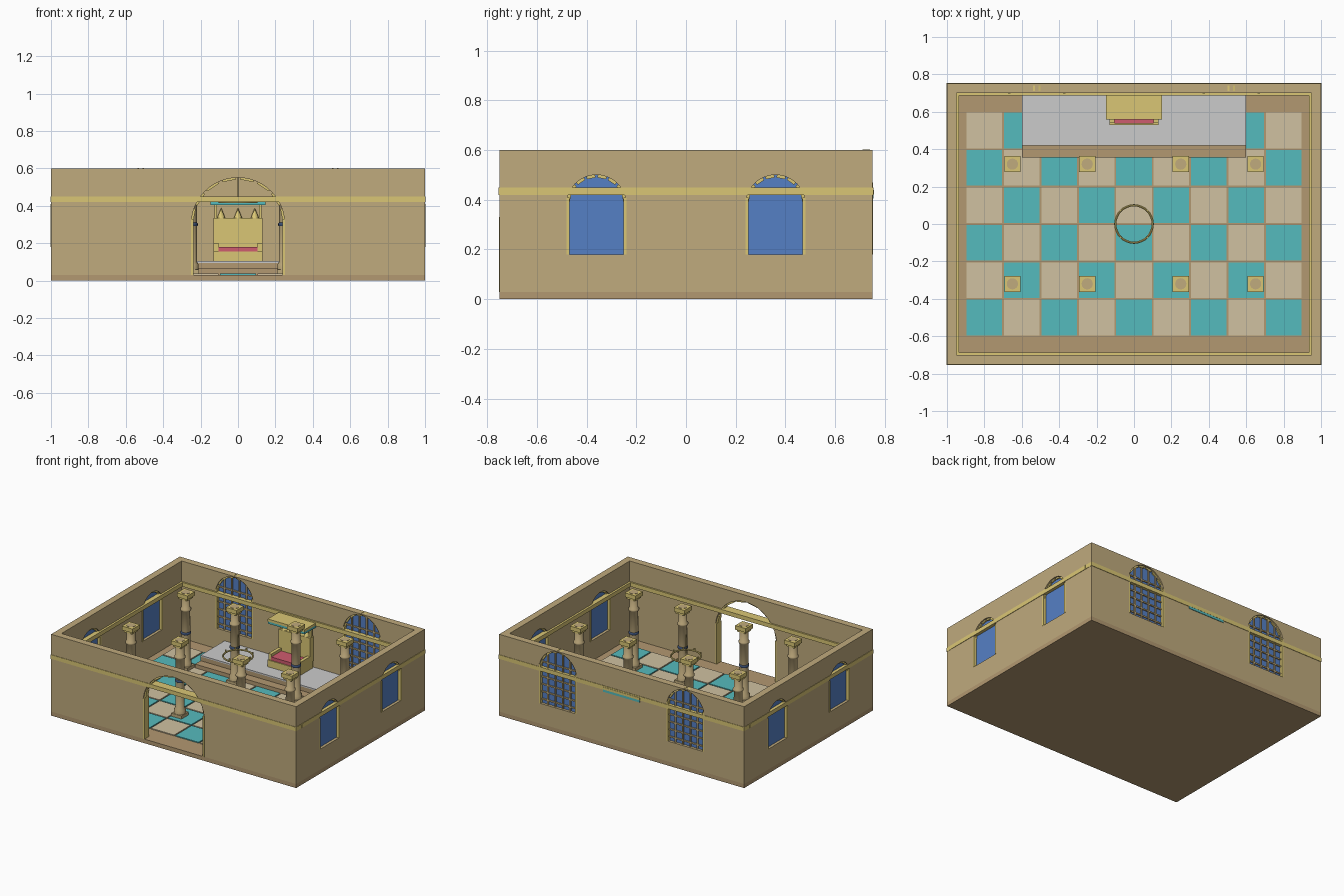
import bpy, bmesh
from math import pi, sin, cos
from mathutils import Matrix

if "Cube" in bpy.data.objects:
    bpy.data.objects.remove(bpy.data.objects["Cube"])


def material(name, rgb):
    m = bpy.data.materials.new(name)
    m.diffuse_color = [(c / 255) ** 2.2 for c in rgb] + [1]
    m.use_nodes = True
    m.node_tree.nodes["Principled BSDF"].inputs["Base Color"].default_value = m.diffuse_color
    return m


SAND = material("sandstone", (190, 169, 124))
BROWN = material("brown_stone", (177, 151, 112))
TAN = material("tan_tile", (207, 192, 160))
TEAL = material("teal_tile", (86, 186, 188))
GOLD = material("gold", (217, 197, 116))
BLUE = material("blue_glass", (86, 127, 196))
RED = material("red_cushion", (206, 92, 110))
DARK = material("dark_blue", (62, 82, 120))
PALE = material("pale_marble", (215, 214, 211))


def finish(name, bm, mat, matrix=Matrix()):
    bmesh.ops.recalc_face_normals(bm, faces=bm.faces)
    me = bpy.data.meshes.new(name)
    bm.to_mesh(me)
    bm.free()
    ob = bpy.data.objects.new(name, me)
    bpy.context.collection.objects.link(ob)
    ob.matrix_world = matrix
    if mat:
        me.materials.append(mat)
    return ob


def box(name, x, y, z, mat, matrix=Matrix()):
    """Box from (min, max) pairs."""
    bm = bmesh.new()
    bmesh.ops.create_cube(bm, size=1)
    for v in bm.verts:
        v.co = [r[0] if c < 0 else r[1] for c, r in zip(v.co, (x, y, z))]
    return finish(name, bm, mat, matrix)


def lathe(name, profile, mat, loc=(0, 0, 0), n=16):
    """Revolve (radius, z) points round the z axis, closed top and bottom."""
    bm = bmesh.new()
    rings = [[bm.verts.new((r * cos(2 * pi * i / n), r * sin(2 * pi * i / n), z))
              for i in range(n)] for r, z in profile]
    for a, b in zip(rings, rings[1:]):
        for i in range(n):
            f = bm.faces.new((a[i], a[(i + 1) % n], b[(i + 1) % n], b[i]))
            f.smooth = True
    bm.faces.new(rings[0])
    bm.faces.new(rings[-1])
    for e in bm.edges:
        if len(e.link_faces) == 2 and e.calc_face_angle(0) > 0.6:
            e.smooth = False
    return finish(name, bm, mat, Matrix.Translation(loc))


def arch(name, hw, z0, spring, depth, mat, matrix):
    """Solid round-headed slab, centred on local y = 0."""
    pts = [(-hw, z0), (hw, z0)] + [(hw * cos(pi * i / 24), spring + hw * sin(pi * i / 24))
                                   for i in range(25)]
    bm = bmesh.new()
    f = bm.faces.new([bm.verts.new((x, -depth / 2, z)) for x, z in pts])
    new = bmesh.ops.extrude_face_region(bm, geom=[f])["geom"]
    bmesh.ops.translate(bm, vec=(0, depth, 0),
                        verts=[v for v in new if isinstance(v, bmesh.types.BMVert)])
    return finish(name, bm, mat, matrix)


def opening(name, wall, hw, z0, spring, matrix):
    """Cut an arched opening and dress it with jambs and arch stones."""
    cut = arch(name + "_cutter", hw, z0, spring, 0.2, None, matrix)
    cut.hide_render = True
    bpy.context.view_layer.objects.active = wall
    mod = wall.modifiers.new("opening", "BOOLEAN")
    mod.operation, mod.object, mod.solver = "DIFFERENCE", cut, "EXACT"
    bpy.ops.object.modifier_apply(modifier=mod.name)
    bpy.data.objects.remove(cut)
    for s in (-1, 1):
        box(name + "_jamb", sorted((s * hw, s * (hw - 0.012))), (-0.027, 0.027),
            (z0, spring + 0.03), GOLD, matrix)
    for i in range(8):
        turn = Matrix.Translation((0, 0, spring)) @ Matrix.Rotation(pi / 2 - pi * (i + 0.5) / 8, 4, "Y")
        w = hw * pi / 8 * 0.38
        box(name + "_arch_stone", (-w, w), (-0.015, 0.015), (hw - 0.012, hw + 0.008),
            GOLD, matrix @ turn)


# Floor, checkered tiles
box("floor", (-1, 1), (-0.75, 0.75), (0, 0.03), BROWN)
for i in range(9):
    for j in range(6):
        x, y = -0.8 + 0.2 * i, -0.5 + 0.2 * j
        box("floor_tile", (x - 0.095, x + 0.095), (y - 0.095, y + 0.095), (0.025, 0.037),
            TAN if (i + j) % 2 else TEAL)

# Walls
front = box("front_wall", (-1, 1), (-0.75, -0.7), (0.03, 0.6), SAND)
back = box("back_wall", (-1, 1), (0.7, 0.75), (0.03, 0.6), SAND)

# Doorway
opening("doorway", front, 0.25, 0.03, 0.3, Matrix.Translation((0, -0.725, 0)))

# Back windows with lattice
for cx in (-0.52, 0.52):
    m = Matrix.Translation((cx, 0.725, 0))
    opening("back_window", back, 0.153, 0.18, 0.44, m)
    arch("back_window_glass", 0.153, 0.18, 0.44, 0.01, BLUE, m)
    for dx in (-0.09, -0.03, 0.03, 0.09):
        top = 0.44 + (0.153 ** 2 - dx ** 2) ** 0.5
        box("lattice_upright", (dx - 0.005, dx + 0.005), (-0.015, 0.015), (0.18, top), SAND, m)
    for k in range(6):
        z = 0.21 + 0.055 * k
        hw = 0.15 if z < 0.44 else (0.15 ** 2 - (z - 0.44) ** 2) ** 0.5
        box("lattice_rail", (-hw, hw), (-0.013, 0.013), (z - 0.005, z + 0.005), SAND, m)

# Side walls and windows
for s in (-1, 1):
    wall = box("side_wall", sorted((s * 0.95, s)), (-0.7, 0.7), (0.03, 0.6), SAND)
    for cy in (-0.36, 0.36):
        m = Matrix.Translation((s * 0.975, cy, 0)) @ Matrix.Rotation(pi / 2, 4, "Z")
        opening("side_window", wall, 0.12, 0.18, 0.38, m)
        arch("side_window_glass", 0.12, 0.18, 0.38, 0.01, BLUE, m)

# Gold band running round all four walls
for s in (-1, 1):
    box("band_long", (-1.002, 1.002), sorted((s * 0.688, s * 0.753)), (0.42, 0.45), GOLD)
    box("band_short", sorted((s * 0.935, s * 1.003)), (-0.688, 0.688), (0.42, 0.45), GOLD)

# Columns
for x in (-0.65, -0.25, 0.25, 0.65):
    for y in (-0.32, 0.32):
        box("column_base", (x - 0.042, x + 0.042), (y - 0.042, y + 0.042), (0.03, 0.06), SAND)
        lathe("column_shaft", [(0.04, 0.05), (0.04, 0.085), (0.031, 0.1), (0.03, 0.46),
                               (0.037, 0.467), (0.037, 0.478), (0.03, 0.485), (0.03, 0.597)],
              SAND, (x, y, 0))
        lathe("column_ring", [(0.03, 0.29), (0.035, 0.295), (0.035, 0.305), (0.03, 0.31)],
              DARK, (x, y, 0))
        box("capital", (x - 0.043, x + 0.043), (y - 0.043, y + 0.043), (0.565, 0.595), GOLD)
        box("capital_neck", (x - 0.034, x + 0.034), (y - 0.034, y + 0.034), (0.55, 0.565), GOLD)

# Dais
box("dais_step", (-0.6, 0.6), (0.355, 0.45), (0.03, 0.065), BROWN)
box("dais", (-0.6, 0.6), (0.42, 0.7), (0.03, 0.095), BROWN)
box("dais_top", (-0.6, 0.6), (0.42, 0.7), (0.095, 0.105), PALE)

# Throne
box("throne_seat", (-0.13, 0.13), (0.53, 0.69), (0.105, 0.155), GOLD)
box("throne_cushion", (-0.105, 0.105), (0.537, 0.66), (0.155, 0.18), RED)
box("throne_back", (-0.13, 0.13), (0.655, 0.695), (0.155, 0.335), GOLD)
for s in (-1, 1):
    box("throne_arm", sorted((s * 0.105, s * 0.13)), (0.54, 0.66), (0.155, 0.2), GOLD)
    box("canopy_post", sorted((s * 0.112, s * 0.126)), (0.67, 0.69), (0.33, 0.41), GOLD)
for x in (-0.09, 0, 0.09):
    lathe("throne_spike", [(0.022, 0.334), (0.001, 0.387)], GOLD, (x, 0.675, 0), 8)
box("canopy_trim", (-0.148, 0.148), (0.562, 0.754), (0.405, 0.422), TEAL)
box("canopy", (-0.15, 0.15), (0.56, 0.755), (0.422, 0.44), GOLD)

# Hanging ring lamp
bpy.ops.mesh.primitive_torus_add(major_radius=0.1, minor_radius=0.006, major_segments=32,
                                 minor_segments=8, location=(0, 0, 0.42))
ring = bpy.context.object
ring.name = "lamp_ring"
ring.data.materials.append(GOLD)
bpy.ops.object.shade_smooth_by_angle()
for i in range(8):
    a = 2 * pi * i / 8
    lathe("lamp_candle", [(0.006, 0.42), (0.006, 0.44)], GOLD,
          (0.1 * cos(a), 0.1 * sin(a), 0), 8)
lathe("lamp_chain", [(0.002, 0.44), (0.002, 0.58)], GOLD, (0, 0, 0), 6)
